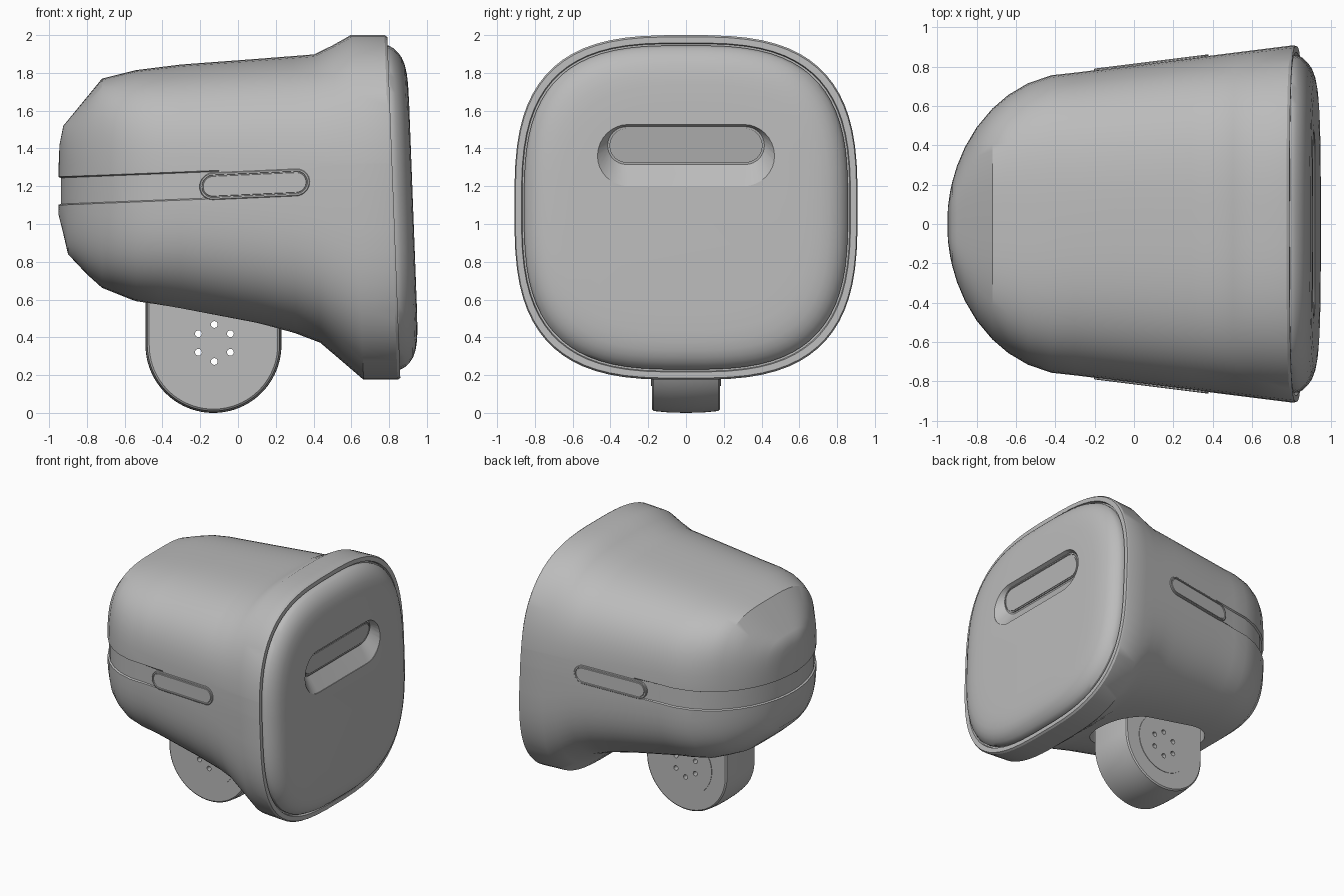
import bpy, bmesh
from math import sin, cos, pi, sqrt, copysign, radians
from mathutils import Matrix, Vector

if "Cube" in bpy.data.objects:
    bpy.data.objects.remove(bpy.data.objects["Cube"], do_unlink=True)

grey = bpy.data.materials.new("plain grey")
grey.use_nodes = True
grey.diffuse_color = (0.5, 0.5, 0.5, 1)
grey.node_tree.nodes["Principled BSDF"].inputs["Base Color"].default_value = (0.5, 0.5, 0.5, 1)

MID = 1.0875   # height of the front rim's centre
RIM = 0.9125   # half size of the front rim


def interp(table, x):
    for (x0, v0), (x1, v1) in zip(table, table[1:]):
        if x <= x1:
            return v0 + (v1 - v0) * max(0, x - x0) / (x1 - x0)
    return table[-1][1]


def lean(x, z):
    """The front end leans back towards the top."""
    return x + 0.038 * (MID - z) * min(1, max(0, (x - 0.2) / 0.4))


def squircle(x, w, z0, z1, n, count=72):
    pts = []
    for i in range(count):
        a = 2 * pi * (i + 0.5) / count
        c, s = cos(a), sin(a)
        y = w * copysign(abs(c) ** (2 / n), c)
        z = (z0 + z1) / 2 + (z1 - z0) / 2 * copysign(abs(s) ** (2 / n), s)
        pts.append(Vector((lean(x, z), y, z)))
    return pts


def stadium(half, r, n=16):
    """Rounded slot outline in 2D, lying along the first axis."""
    pts = []
    for side, start in ((1, -pi / 2), (-1, pi / 2)):
        for i in range(n + 1):
            a = start + pi * i / n
            pts.append((side * half + r * cos(a), r * sin(a)))
    return pts


def loft(name, rings, smooth=30):
    bm = bmesh.new()
    loops = [[bm.verts.new(p) for p in ring] for ring in rings]
    for a, b in zip(loops, loops[1:]):
        for i in range(len(a)):
            j = (i + 1) % len(a)
            bm.faces.new((a[i], a[j], b[j], b[i]))
    bm.faces.new(loops[0][::-1])
    bm.faces.new(loops[-1])
    bmesh.ops.recalc_face_normals(bm, faces=bm.faces)
    me = bpy.data.meshes.new(name)
    bm.to_mesh(me)
    bm.free()
    ob = bpy.data.objects.new(name, me)
    bpy.context.collection.objects.link(ob)
    me.materials.append(grey)
    shade(ob, smooth)
    return ob


def activate(ob):
    bpy.ops.object.select_all(action='DESELECT')
    bpy.context.view_layer.objects.active = ob
    ob.select_set(True)


def shade(ob, angle=30):
    activate(ob)
    bpy.ops.object.shade_smooth_by_angle(angle=radians(angle))


def cut(ob, cutter):
    mod = ob.modifiers.new("cut", 'BOOLEAN')
    mod.operation = 'DIFFERENCE'
    mod.solver = 'EXACT'
    mod.object = cutter
    activate(ob)
    bpy.ops.object.modifier_apply(modifier=mod.name)


def discard(ob):
    bpy.data.objects.remove(ob, do_unlink=True)


# Body shell: rounded sections from the domed rear to the flared rim
top = [(-.95, 1.3), (-.945, 1.42), (-.925, 1.52), (-.72, 1.77), (-.54, 1.815),
       (-.3, 1.845), (.44, 1.9), (.63, 2.0), (.9, 2.0)]
bottom = [(-.95, 1.05), (-.93, .97), (-.9, .84), (-.74, .67), (-.54, .59),
          (.2, .45), (.4, .39), (.63, .175), (.9, .175)]
rings = []
for x in (-.9495, -.945, -.935, -.925, -.9, -.86, -.8, -.72, -.64, -.54, -.42,
          -.3, -.1, .1, .3, .42, .53, .63, .81):
    if x < -.3:
        w = .77 * sqrt(1 - ((x + .3) / .65) ** 2)
    else:
        w = .77 + .14 * (x + .3) / 1.12
    n = interp([(-.95, 3.6), (-.3, 3), (1, 3)], x)
    rings.append(squircle(x, w, interp(bottom, x), interp(top, x), n))


def rim_ring(scale, offset, n=3):
    h = RIM * scale
    return squircle(.825 + offset, h, MID - h, MID + h, n)


rings += [rim_ring(s, o) for s, o in ((.99, 0), (.955, 0), (.95, -.02))]
body = loft("body_shell", rings)

# Shallow recessed band around the rear, between two tilted seams
bm = bmesh.new()
bm.from_mesh(body.data)
tilt = Vector((-.04, 0, 1))
low, high = 1.1, 1.25
for z in (low, low + .006, high - .006, high):
    bmesh.ops.bisect_plane(bm, geom=bm.verts[:] + bm.edges[:] + bm.faces[:],
                           plane_co=(-.95, 0, z), plane_no=tilt, dist=1e-5)
for v in bm.verts:
    height = (v.co - Vector((-.95, 0, 0))).dot(tilt)
    if low + .004 < height < high - .004 and v.co.x < -.15:
        v.co.x = -.1 + (v.co.x + .1) * .985
        v.co.y *= .985
bm.to_mesh(body.data)
bm.free()

# Pocket in the underside around the foot
pocket = loft("pocket_cutter", [[(-.125 + u, v, z) for u, v in stadium(.2, .26)]
                                for z in (.1, .75)])
cut(body, pocket)
discard(pocket)
shade(body)

# Domed front panel with a scooped grip
panel = loft("front_panel", [rim_ring(s, o) for s, o in (
    (.94, -.03), (.94, .004), (.925, .03), (.9, .053), (.87, .072), (.83, .086),
    (.78, .095), (.72, .1), (.6, .102))])


def grip(half, r, z, x, slope=0):
    return [(x + slope * v, u, z + v) for u, v in stadium(half, r)]


scoop = loft("scoop_cutter", [grip(.305, .165, 1.365, 1.0), grip(.305, .165, 1.365, .918),
                              grip(.315, .1, 1.415, .862, .2)])
cut(panel, scoop)
discard(scoop)
shade(panel)
loft("grip_insert", [grip(.315, r, 1.415, x, .2) for r, x in (
    (.09, .85), (.09, .87), (.084, .87), (.084, .865), (.078, .865), (.078, .87))])

# Raised slot trims on both sides
for side, label in ((1, "left"), (-1, "right")):
    def trim(r, d):
        out = []
        for u, v in stadium(.22, r):
            x = .088 + u
            out.append((x, side * (.77 + .125 * (x + .3) + d), 1.21 + v + .045 * u))
        return out
    loft(label + "_side_trim", [trim(r, d) for r, d in (
        (.072, -.04), (.072, .004), (.068, .008), (.06, .008), (.058, .001),
        (.054, .001), (.052, .006))])

# Foot: upright rounded block with a disc on each face
CX, CZ = -.13, .36


def foot_ring(y, r):
    arc = [(CX + r * cos(a), y, CZ + r * sin(a))
           for a in (pi + pi * i / 48 for i in range(49))]
    return arc + [(CX + r, y, .74), (CX - r, y, .74)]


foot = loft("foot", [foot_ring(y, r) for y, r in (
    (-.18, .34), (-.172, .35), (-.09, .358), (0, .36), (.09, .358), (.172, .35), (.18, .34))])


def disc(name, x, z, r, depth, sides):
    return loft(name, [[(x + r * cos(2 * pi * i / sides), y, z + r * sin(2 * pi * i / sides))
                        for i in range(sides)] for y in (-depth, depth)])


hub = disc("foot_hub", CX + .005, CZ + .01, .228, .184, 64)

# Six holes through the foot
for k in range(6):
    a = pi / 2 + k * pi / 3
    hole = disc("hole_cutter", CX + .005 + .098 * cos(a), CZ + .01 + .098 * sin(a), .018, .4, 16)
    cut(foot, hole)
    cut(hub, hole)
    discard(hole)
shade(foot)
shade(hub)
